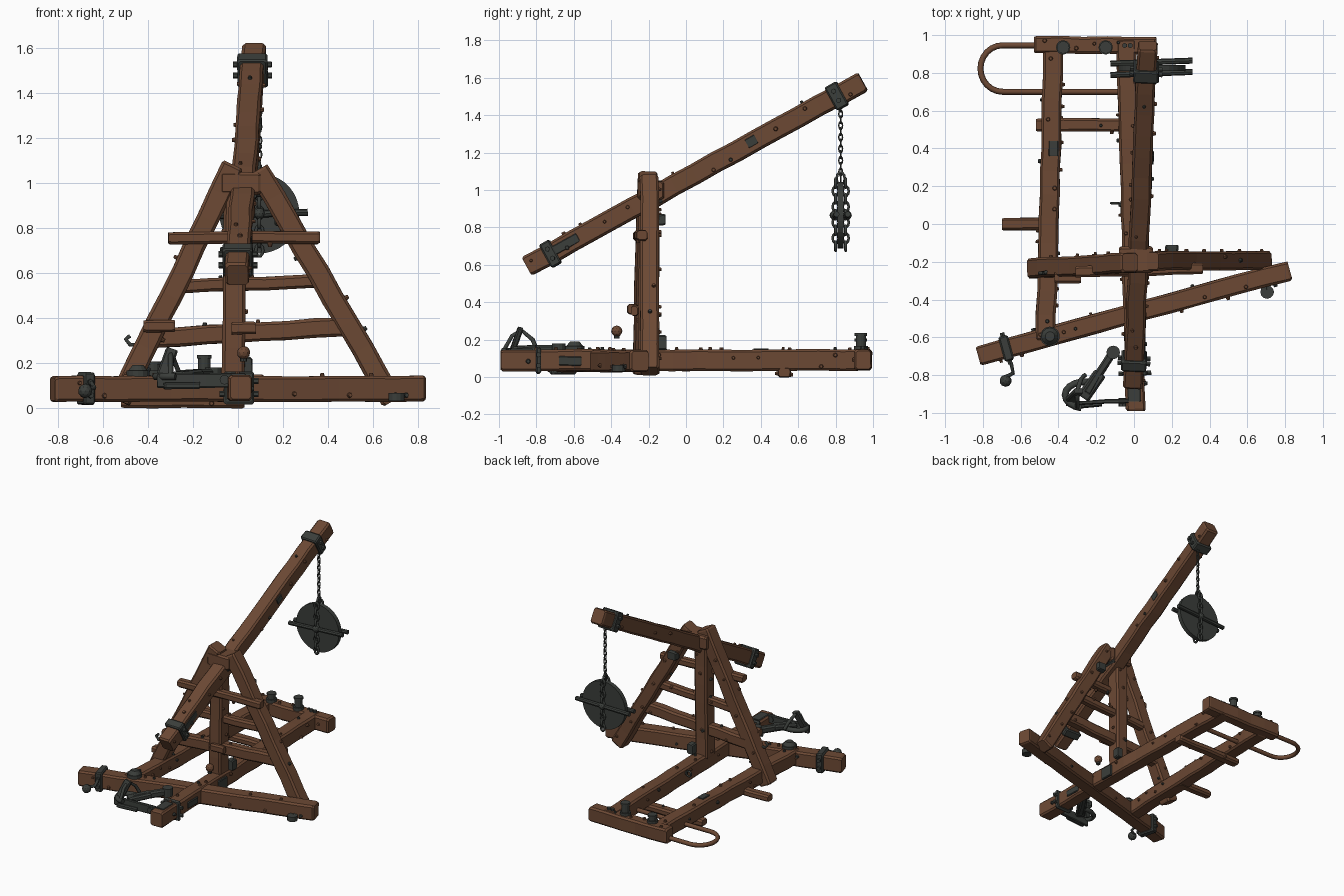
import bpy, bmesh, math, random
from mathutils import Vector, Matrix

if "Cube" in bpy.data.objects:
    bpy.data.objects.remove(bpy.data.objects["Cube"])
random.seed(4)
V = Vector

def material(name, c):
    m = bpy.data.materials.new(name)
    m.diffuse_color = (*c, 1)
    m.use_nodes = True
    m.node_tree.nodes["Principled BSDF"].inputs["Base Color"].default_value = m.diffuse_color
    return m
WOOD = material("brown wood", (0.150, 0.066, 0.034))
IRON = material("dark iron", (0.043, 0.048, 0.043))

def finish(bm, name, mat):
    bmesh.ops.recalc_face_normals(bm, faces=bm.faces[:])
    me = bpy.data.meshes.new(name)
    bm.to_mesh(me)
    bm.free()
    me.materials.append(mat)
    ob = bpy.data.objects.new(name, me)
    bpy.context.collection.objects.link(ob)
    return ob

def frame(a, b, hint):
    d = (b - a).normalized()
    u = (hint - d * hint.dot(d)).normalized()
    return d, d.cross(u), u

# chamfered, slightly uneven bar from a to b; w is across, h is along the hint direction
def beam(name, a, b, w, h, hint=(0, 0, 1), mat=WOOD, rough=0.003, ch=0.012):
    a, b = V(a), V(b)
    d, s, u = frame(a, b, V(hint))
    L = (b - a).length
    n = max(1, round(L / 0.13))
    c = min(ch, w / 4, h / 4)
    prof = [(w/2-c, h/2), (w/2, h/2-c), (w/2, -h/2+c), (w/2-c, -h/2),
            (-w/2+c, -h/2), (-w/2, -h/2+c), (-w/2, h/2-c), (-w/2+c, h/2)]
    stations = [(0, 0.88)] + [(c + (L - 2*c) * i / n, 1) for i in range(n + 1)] + [(L, 0.88)]
    bm = bmesh.new()
    rings = []
    for t, k in stations:
        jx, jy = random.uniform(-rough, rough), random.uniform(-rough, rough)
        rings.append([bm.verts.new(a + d*t + s*(x*k + jx + random.uniform(-rough, rough)/2)
                                   + u*(y*k + jy)) for x, y in prof])
    for r0, r1 in zip(rings, rings[1:]):
        for i in range(8):
            bm.faces.new((r0[i], r0[(i+1) % 8], r1[(i+1) % 8], r1[i]))
    bm.faces.new(rings[0])
    bm.faces.new(rings[-1])
    return finish(bm, name, mat)

def cyl(name, a, b, r, mat=IRON, n=12, r2=None):
    a, b = V(a), V(b)
    bm = bmesh.new()
    M = Matrix.Translation((a + b) / 2) @ (b - a).to_track_quat('Z', 'Y').to_matrix().to_4x4()
    bmesh.ops.create_cone(bm, cap_ends=True, segments=n, radius1=r,
                          radius2=r if r2 is None else r2, depth=(b - a).length, matrix=M)
    return finish(bm, name, mat)

def ball(name, p, r, mat=IRON):
    bm = bmesh.new()
    bmesh.ops.create_icosphere(bm, subdivisions=2, radius=r, matrix=Matrix.Translation(p))
    return finish(bm, name, mat)

def tubes(name, paths, r, mat=IRON, cyclic=False):
    cu = bpy.data.curves.new(name, 'CURVE')
    cu.dimensions, cu.bevel_depth, cu.bevel_resolution = '3D', r, 1
    cu.use_fill_caps = True
    for pts in paths:
        sp = cu.splines.new('POLY')
        sp.points.add(len(pts) - 1)
        for q, p in zip(sp.points, pts):
            q.co = (*p, 1)
        sp.use_cyclic_u = cyclic
    cu.materials.append(mat)
    ob = bpy.data.objects.new(name, cu)
    bpy.context.collection.objects.link(ob)

# rounded rivets scattered on the four sides of a bar
def rivets(name, a, b, w, h, count, hint=(0, 0, 1), mat=WOOD):
    a, b = V(a), V(b)
    d, s, u = frame(a, b, V(hint))
    bm = bmesh.new()
    for i in range(count):
        p = a.lerp(b, (i + random.uniform(0.2, 0.8)) / count)
        nrm, half, tan, wide = random.choice([(s, w, u, h), (-s, w, u, h), (u, h, s, w)])
        p = p + nrm * (half/2 + 0.002) + tan * random.uniform(-0.3, 0.3) * wide
        M = Matrix.Translation(p) @ nrm.to_track_quat('Z', 'Y').to_matrix().to_4x4()
        r = random.uniform(0.010, 0.015)
        bmesh.ops.create_cone(bm, cap_ends=True, segments=8, radius1=r, radius2=r*0.6,
                              depth=0.022, matrix=M)
    finish(bm, name, mat)

# iron band round a bar, between fractions t0 and t1, with bolt heads on the sides
def band(name, a, b, w, h, t0, t1, hint=(0, 0, 1)):
    a, b = V(a), V(b)
    d, s, u = frame(a, b, V(hint))
    p, q = a.lerp(b, t0), a.lerp(b, t1)
    beam(name, p, q, w + 0.03, h + 0.03, hint, IRON, 0.002, 0.008)
    m = (p + q) / 2
    for k in (-1, 1):
        for j in (-0.25, 0.25):
            e = m + s * k * (w/2 + 0.012) + u * j * h
            cyl(name + "_bolt", e, e + s * k * 0.022, 0.014, IRON, 6)

# timbers: name, start, end, width, height, hint direction, rivet count
Z, Y = (0, 0, 1), (0, 1, 0)
timbers = [
    ("front_cross_beam", (-.825, -.70, .085), (.825, -.245, .085), .105, .115, Z, 12),
    ("long_base_beam", (.01, -.99, .09), (-.04, .98, .09), .105, .115, Z, 18),
    ("side_base_beam", (-.47, -.62, .09), (-.425, .93, .09), .105, .11, Z, 14),
    ("back_cross_beam", (-.53, .95, .092), (.12, .945, .092), .09, .11, Z, 5),
    ("left_leg", (-.525, -.235, .03), (-.02, -.205, 1.08), .10, .105, Y, 8),
    ("right_leg", (.69, -.195, .03), (.09, -.195, 1.06), .10, .10, Y, 8),
    ("centre_post", (-.02, -.20, .12), (-.015, -.20, .96), .10, .11, Y, 6),
    ("upper_cross_bar", (-.31, -.255, .755), (.365, -.235, .758), .055, .06, Y, 4),
    ("middle_cross_bar", (-.24, -.20, .54), (.37, -.19, .565), .06, .06, Y, 3),
    ("lower_cross_bar", (-.38, -.21, .31), (.47, -.20, .36), .085, .07, Y, 4),
    ("throwing_arm", (-.005, -.85, .59), (.07, .945, 1.58), .105, .112, Z, 14),
    ("under_slat", (-.52, .525, .025), (.03, .525, .025), .07, .05, Z, 2),
    ("side_peg", (-.70, .0, .055), (-.42, .0, .055), .065, .05, Z, 0),
    ("left_leg_block", (-.42, -.285, .365), (-.28, -.285, .365), .055, .06, Y, 0),
    ("post_block", (-.03, -.275, .355), (.08, -.275, .355), .055, .04, Y, 0),
    ("arm_seat_block", (-.08, -.19, 1.0), (.10, -.19, 1.0), .14, .10, Z, 0),
]
T = {}
for n, a, b, w, h, hint, count in timbers:
    beam(n, a, b, w, h, hint)
    T[n] = (a, b, w, h)
    if count:
        rivets(n + "_pegs", a, b, w, h, count, hint)
        rivets(n + "_rivets", a, b, w, h, max(1, count // 3), hint, IRON)

# iron bands on the timbers
band("arm_top_band", *T["throwing_arm"], .905, .94)
band("arm_bottom_band", *T["throwing_arm"], .055, .085)
band("front_beam_band", *T["front_cross_beam"], .075, .105)
band("base_front_band", *T["long_base_beam"], .095, .108)

# iron patches: centre and size
for i, (p, sz) in enumerate([((.045, -.25, .08), (.02, .10, .09)), ((.05, -.62, .085), (.02, .12, .05)),
                             ((.0, -.88, .145), (.07, .12, .015)), ((.055, -.66, .70), (.014, .17, .05)),
                             ((.098, .35, 1.26), (.014, .05, .05)), ((.06, -.18, .96), (.05, .11, .06)),
                             ((.04, -.13, .185), (.05, .05, .08)), ((.20, -.135, .84), (.07, .05, .06)),
                             ((-.10, -.20, .92), (.03, .08, .10)), ((-.425, .4, .148), (.05, .08, .012))]):
    d = V((0, sz[1] / 2, sz[1] * 0.27 if i in (3, 4) else 0))
    beam("iron_patch_%d" % i, V(p) - d, V(p) + d, sz[0], sz[2], Z, IRON, .002, .008)

# axle bolt through the frame top
cyl("axle_bolt", (-.12, -.19, .965), (.15, -.19, .965), .026)

# bent wooden hoop at the back left
arc = [(-.695 + .118*math.cos(t), .823 + .123*math.sin(t), .07)
       for t in [math.radians(90 + 15*i) for i in range(13)]]
tubes("bent_hoop", [[(-.45, .946, .07)] + arc + [(-.05, .70, .07)]], .016, WOOD)

# hanging chain and the chain wrapped over the weight
cx, cy, cz = .095, .827, .865
def link(c, flip, ln, wd):
    out = []
    for i in range(10):
        t = math.tau * i / 10
        x, z = wd * math.cos(t), ln * math.sin(t)
        out.append((c[0], c[1] + x, c[2] + z) if flip else (c[0] + x, c[1], c[2] + z))
    return out
tubes("hanging_chain", [link((cx, cy, 1.065 + .031*i), i % 2, .021, .010) for i in range(14)], .0045, IRON, True)
tubes("weight_chain", [link((cx, cy + s*.027, .70 + .042*i), i % 2, .026, .016)
                       for s in (-1, 1) for i in range(9)], .008, IRON, True)
tubes("weight_hook", [link((cx, cy, 1.06), 1, .035, .022)], .008, IRON, True)

# round counterweight with crossbars
cyl("counterweight_disc", (cx, cy - .016, cz), (cx, cy + .016, cz), .178, IRON, 36)
for s in (-1, 1):
    cyl("weight_crossbar", (-.125, cy + s*.03 - .008, cz - .01), (.31, cy + s*.03 + .008, cz + .005), .016, IRON, 8)
    ball("weight_boss", (cx, cy + s*.035, cz), .025)

# iron posts on the back cross beam
for x, y, top in ((-.15, .935, .235), (-.375, .935, .205)):
    cyl("back_post", (x, y, .13), (x, y, top), .027)
    cyl("back_post_collar", (x, y, .14), (x, y, .165), .038)
    cyl("back_post_cap", (x, y, top - .015), (x, y, top), .033)
for x in (-.05, -.02):
    cyl("back_stud", (x, .945, .14), (x, .945, .165), .014, IRON, 6)

# domed bolt, loose ball and round studs
cyl("corner_bolt_base", (-.445, -.595, .14), (-.445, -.595, .165), .052, IRON, 14)
cyl("corner_bolt_dome", (-.445, -.595, .165), (-.445, -.595, .19), .045, IRON, 14, .025)
ball("front_ball", (.025, -.37, .245), .03, WOOD)
cyl("front_ball_stud", (.025, -.37, .205), (.025, -.37, .23), .015, IRON, 8)
ball("left_hanging_ball", (-.68, -.83, .075), .032)
tubes("left_ball_hook", [[(-.68, -.81, .08), (-.64, -.79, .09), (-.65, -.74, .11), (-.68, -.70, .10)]], .011)
cyl("right_foot_stud", (.705, -.36, .03), (.705, -.36, .065), .036)
cyl("right_foot_pin", (.705, -.36, .05), (.695, -.30, .06), .014, IRON, 8)
tubes("left_leg_hook", [[(-.44, -.25, .28), (-.48, -.26, .28), (-.50, -.26, .305), (-.48, -.26, .32)]], .010)
tubes("base_eyelet", [link((-.10, .11, .12), 0, .02, .02)], .007, IRON, True)

# release lever with hook, front plate and upright tongue
beam("lever_blade", (-.12, -.69, .15), (-.25, -.90, .14), .045, .05, Z, IRON)
beam("lever_blade_root", (-.18, -.79, .15), (-.27, -.92, .14), .07, .04, Z, IRON)
cyl("lever_knob", (-.11, -.68, .12), (-.11, -.68, .18), .036)
tubes("lever_hoop", [[(-.26 + .105*math.cos(math.radians(a)), -.905 + .07*math.sin(math.radians(a)), .14)
                      for a in range(60, 280, 20)]], .018)
beam("front_plate", (-.36, -.95, .12), (-.03, -.935, .125), .022, .065, Z, IRON)
beam("front_plate_lip", (-.33, -.965, .095), (-.17, -.95, .10), .03, .03, Z, IRON)
beam("lever_tongue", (-.335, -.93, .14), (-.295, -.885, .26), .055, .03, Y, IRON)
tubes("tongue_brace", [[(-.30, -.97, .15), (-.30, -.93, .22), (-.30, -.88, .25), (-.28, -.82, .20), (-.26, -.80, .15)]], .012)
cyl("plate_end_bolt", (-.06, -.965, .125), (-.06, -.92, .125), .022, IRON, 8)
